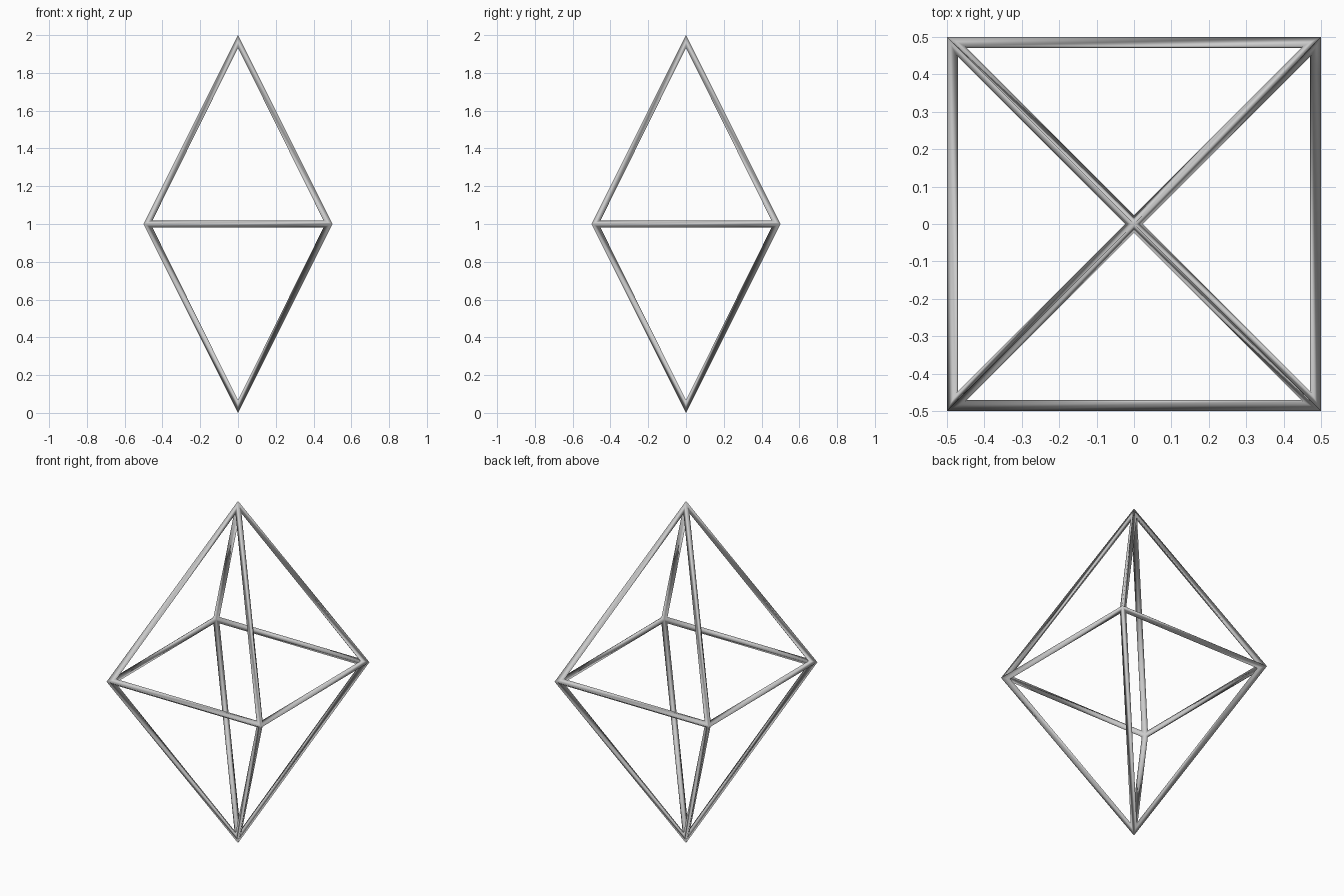
import bpy, bmesh

if "Cube" in bpy.data.objects:
    bpy.data.objects.remove(bpy.data.objects["Cube"])

HALF = 0.5      # half width of the square equator
HEIGHT = 1.0    # equator to tip
THICK = 0.042   # strut thickness

# Solid double pyramid that supplies the edges
bm = bmesh.new()
ring = [bm.verts.new((sx * HALF, sy * HALF, 0))
        for sx, sy in ((-1, -1), (1, -1), (1, 1), (-1, 1))]
top = bm.verts.new((0, 0, HEIGHT))
bottom = bm.verts.new((0, 0, -HEIGHT))
for i in range(4):
    a, b = ring[i], ring[(i + 1) % 4]
    bm.faces.new((a, b, top))
    bm.faces.new((b, a, bottom))
for f in bm.faces:
    f.smooth = True
bmesh.ops.recalc_face_normals(bm, faces=bm.faces)

mesh = bpy.data.meshes.new("diamond_frame")
bm.to_mesh(mesh)
bm.free()
frame = bpy.data.objects.new("diamond_frame", mesh)
frame.location.z = HEIGHT
bpy.context.collection.objects.link(frame)

# Turn every edge into a mitred strut, growing inward from the outer corners
wire = frame.modifiers.new("struts", 'WIREFRAME')
wire.thickness = THICK
wire.offset = -1
wire.use_even_offset = True
wire.use_relative_offset = False
wire.use_replace = True
